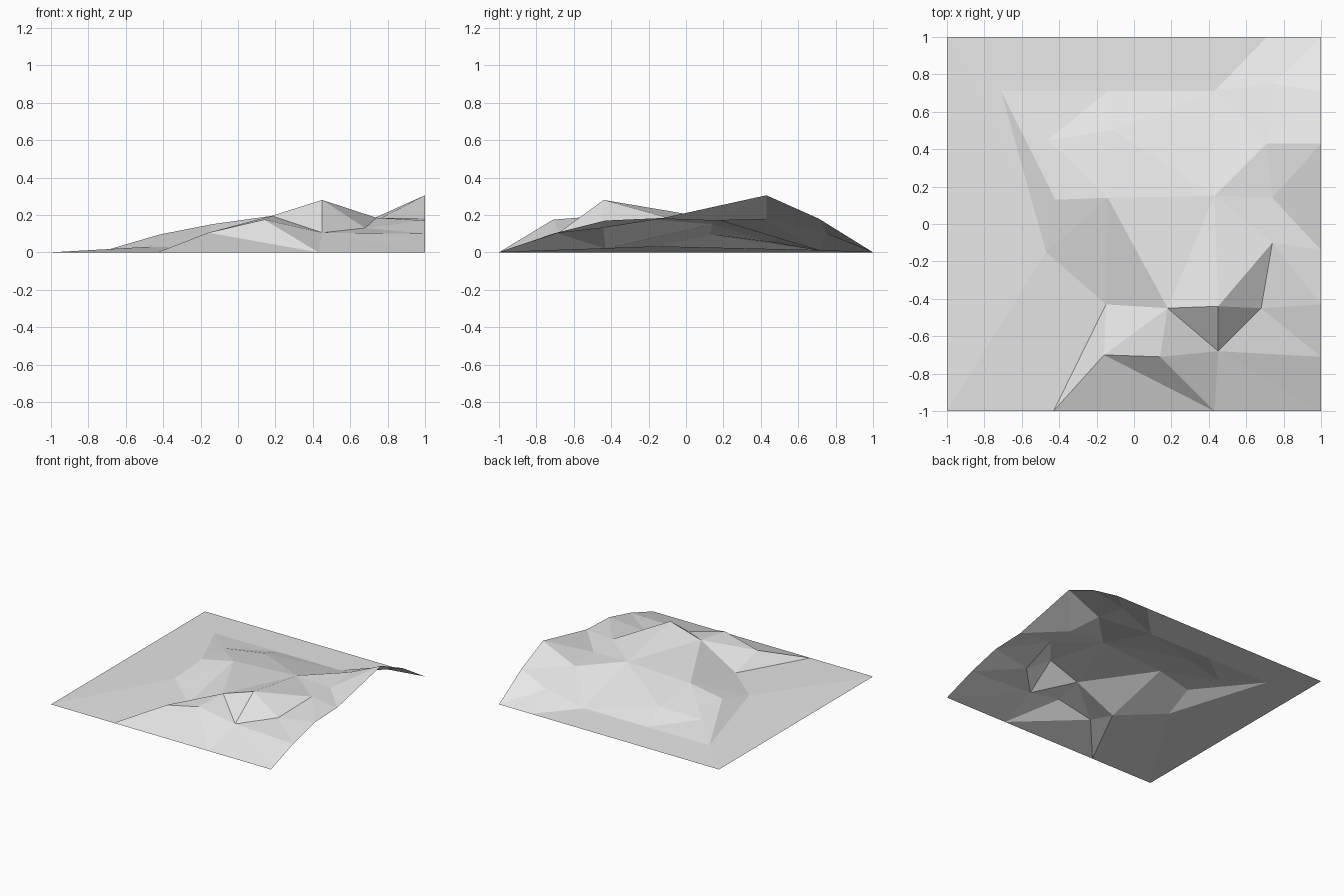
import bpy
import bmesh
from mathutils import Vector
from mathutils.geometry import delaunay_2d_cdt

cube = bpy.data.objects.get("Cube")
if cube:
    bpy.data.objects.remove(cube, do_unlink=True)

# Spot heights of the landscape, in hundredths of a unit
SPOTS = {
    # square border
    "corner_sw": (-100, -100, 0), "corner_nw": (-100, 100, 0),
    "corner_ne": (100, 100, 0), "corner_se": (100, -100, 0),
    "south_left": (-43, -100, 0), "south_right": (43, -100, 0),
    "north": (71, 100, 0),
    "east_a": (100, -71, 10), "east_b": (100, -43, 17),
    "east_c": (100, -14, 18), "east_top": (100, 43, 30.5),
    "east_d": (100, 71, 18),
    # front mound
    "mound_left": (-16, -70, 10.5), "mound_right": (14, -71, 17.5),
    "gully": (-15, -43, 2), "saddle": (18, -45, 19.5),
    # peak with a hollow below it
    "peak": (45, -44, 28), "hollow": (45, -68, 10.5),
    "hollow_side": (68, -45, 13), "notch": (74, -10, 18.5),
    # central plateau
    "west_foot": (-47, -15, 3), "shoulder": (-42, 13, 9.5),
    "plateau": (-14, 14, 15), "crest": (43, 15, 18),
    "dip": (74, 14, 17), "ridge": (71, 43, 17.5),
    # back slope
    "bank_left": (-46, 45, 5.5), "bank_right": (-11, 50, 8.5),
    "foot_left": (-71, 71, 1), "foot_mid": (-14, 71, 1),
    "foot_right": (43, 71, 1), "north_east": (74, 75, 10),
}

# Crease lines that the faces must follow
CREASES = [
    "south_left gully west_foot foot_left shoulder plateau saddle gully",
    "south_left mound_left mound_right south_right mound_left saddle",
    "mound_right saddle peak notch hollow_side hollow saddle",
    "hollow peak hollow_side",
    "mound_right hollow south_right",
    "hollow east_a hollow_side east_b",
    "notch east_c dip east_top ridge crest saddle",
    "plateau crest peak",
    "crest notch",
    "plateau bank_right crest foot_right",
    "foot_left bank_left bank_right foot_mid",
    "foot_left foot_mid foot_right north north_east",
    "corner_nw foot_mid north",
    "corner_nw foot_left",
    "corner_nw west_foot corner_sw",
    "ridge dip notch",
]


def crease_edges(lines, names):
    """Turn chains of spot names into index pairs."""
    edges = set()
    for line in lines:
        chain = [names.index(name) for name in line.split()]
        edges.update(tuple(sorted(pair)) for pair in zip(chain, chain[1:]))
    return list(edges)


def make_material(name, shade):
    material = bpy.data.materials.new(name)
    material.use_nodes = True
    color = (shade, shade, shade, 1)
    material.diffuse_color = color
    material.node_tree.nodes["Principled BSDF"].inputs["Base Color"].default_value = color
    return material


# Triangulate the spots along the creases, then lift them to their heights
names = list(SPOTS)
points = [Vector(spot) / 100 for spot in SPOTS.values()]
flat = [point.to_2d() for point in points]
result = delaunay_2d_cdt(flat, crease_edges(CREASES, names), [], 0, 0.0001)
positions, triangles, sources = result[0], result[2], result[3]

bm = bmesh.new()
verts = [bm.verts.new((p.x, p.y, points[src[0]].z if src else 0))
         for p, src in zip(positions, sources)]
for triangle in triangles:
    bm.faces.new([verts[i] for i in triangle])
for face in bm.faces:
    face.normal_update()
    if face.normal.z < 0:
        face.normal_flip()

# Open, flat-shaded landscape sheet
mesh = bpy.data.meshes.new("terrain")
bm.to_mesh(mesh)
bm.free()
mesh.materials.append(make_material("light grey", 0.8))
terrain = bpy.data.objects.new("terrain", mesh)
bpy.context.collection.objects.link(terrain)
